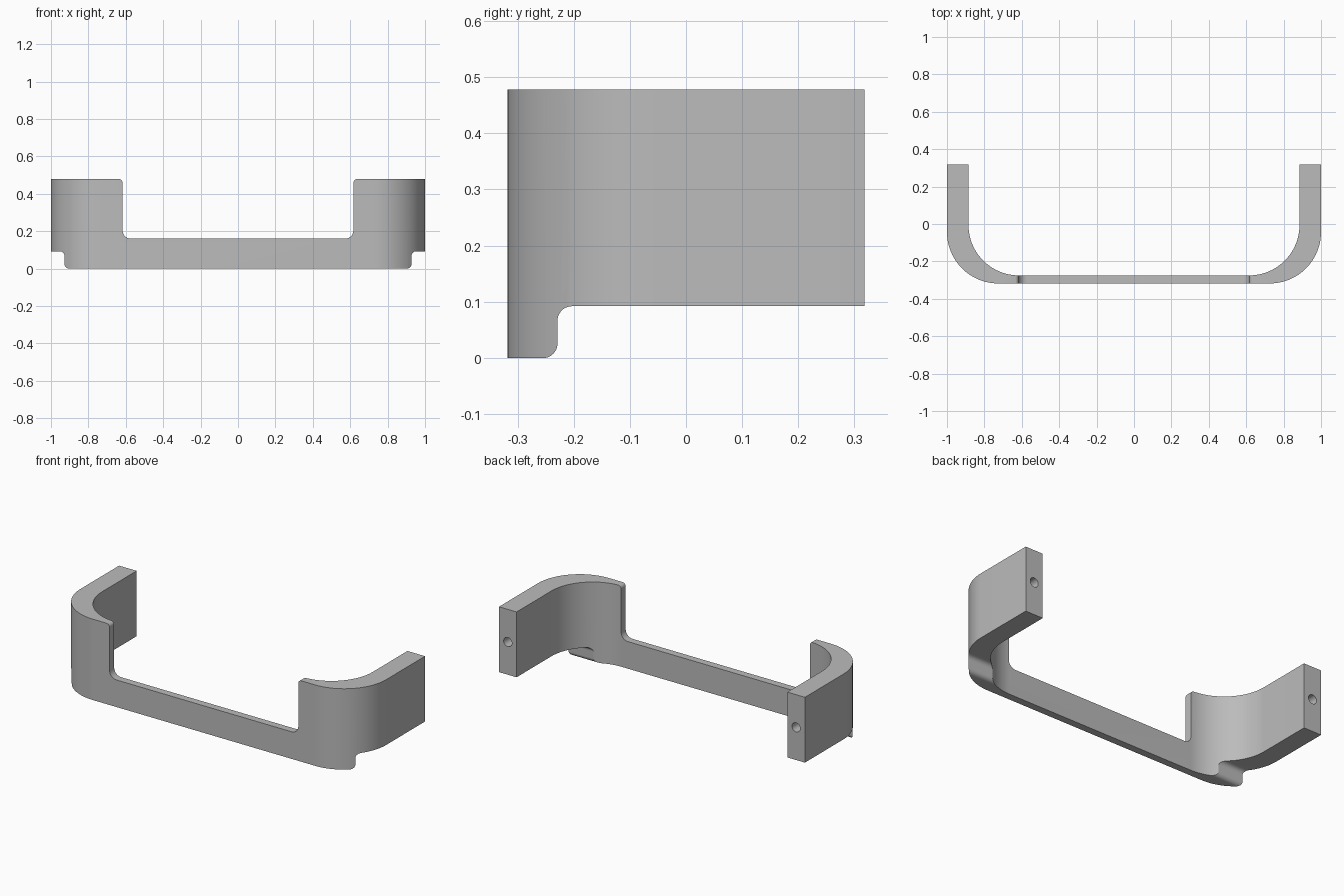
import bpy, bmesh
from math import cos, sin, pi
from mathutils import Vector

cube = bpy.data.objects.get("Cube")
if cube:
    bpy.data.objects.remove(cube)

# One plain grey
grey = bpy.data.materials.new("grey")
grey.use_nodes = True
grey.diffuse_color = (0.5, 0.5, 0.5, 1)
grey.node_tree.nodes["Principled BSDF"].inputs["Base Color"].default_value = (0.5, 0.5, 0.5, 1)


def rounded(corners, steps):
    """Outline from (u, v, radius) right-angle corners."""
    out = []
    for i, (u, v, r) in enumerate(corners):
        p = Vector((u, v))
        if r == 0:
            out.append(p)
            continue
        a = (Vector(corners[i - 1][:2]) - p).normalized()
        b = (Vector(corners[(i + 1) % len(corners)][:2]) - p).normalized()
        centre = p + (a + b) * r
        for k in range(steps + 1):
            t = k / steps * pi / 2
            out.append(centre - r * (b * cos(t) + a * sin(t)))
    return out


def extrude(name, outline, axis, lo, hi):
    """Prism from an outline in the plane across the given axis."""
    place = {"x": lambda p, d: (d, p.x, p.y),
             "y": lambda p, d: (p.x, d, p.y),
             "z": lambda p, d: (p.x, p.y, d)}[axis]
    bm = bmesh.new()
    base = [bm.verts.new(place(p, lo)) for p in outline]
    top = [bm.verts.new(place(p, hi)) for p in outline]
    bm.faces.new(base)
    bm.faces.new(top)
    n = len(base)
    for i in range(n):
        j = (i + 1) % n
        bm.faces.new((base[i], base[j], top[j], top[i]))
    bmesh.ops.recalc_face_normals(bm, faces=bm.faces)
    mesh = bpy.data.meshes.new(name)
    bm.to_mesh(mesh)
    bm.free()
    mesh.materials.append(grey)
    ob = bpy.data.objects.new(name, mesh)
    bpy.context.collection.objects.link(ob)
    return ob


def cut(target, cutter):
    mod = target.modifiers.new("cut", "BOOLEAN")
    mod.operation = "DIFFERENCE"
    mod.solver = "EXACT"
    mod.object = cutter
    bpy.context.view_layer.objects.active = target
    bpy.ops.object.modifier_apply(modifier=mod.name)
    bpy.data.objects.remove(cutter)


HEIGHT, BACK = 0.478, 0.318

# Bent band: thick arms, thin front bar
band = rounded([(-1, BACK, 0), (-1, -BACK, 0.275), (1, -BACK, 0.275), (1, BACK, 0),
                (0.885, BACK, 0), (0.885, -0.275, 0.27),
                (-0.885, -0.275, 0.27), (-0.885, BACK, 0)], 24)
bracket = extrude("handle_bracket", band, "z", 0, HEIGHT)

# Wide front opening with rounded corners
rim = HEIGHT + 0.0005
opening = rounded([(-0.7, 0.6, 0), (-0.7, rim, 0), (-0.617, rim, 0.02), (-0.617, 0.16, 0.045),
                   (0.617, 0.16, 0.045), (0.617, rim, 0.02), (0.7, rim, 0), (0.7, 0.6, 0)], 10)
cut(bracket, extrude("opening_cutter", opening, "y", -0.6, 0.1))

# Step under the arms, leaving the lower lip at the front
step = rounded([(-0.27, -0.1, 0), (-0.27, -0.0005, 0), (-0.229, -0.0005, 0.026),
                (-0.229, 0.092, 0.026), (0.5, 0.092, 0), (0.5, -0.1, 0)], 10)
cut(bracket, extrude("step_cutter", step, "x", -1.2, 1.2))

# Screw holes in the arm ends
for side in (-1, 1):
    hole = [Vector((side * 0.9425 + 0.027 * cos(k * pi / 12), 0.285 + 0.027 * sin(k * pi / 12)))
            for k in range(24)]
    cut(bracket, extrude("hole_cutter", hole, "y", 0.1, 0.5))

bpy.ops.object.select_all(action="DESELECT")
bracket.select_set(True)
bpy.context.view_layer.objects.active = bracket
bpy.ops.object.shade_smooth_by_angle(angle=pi / 6)
